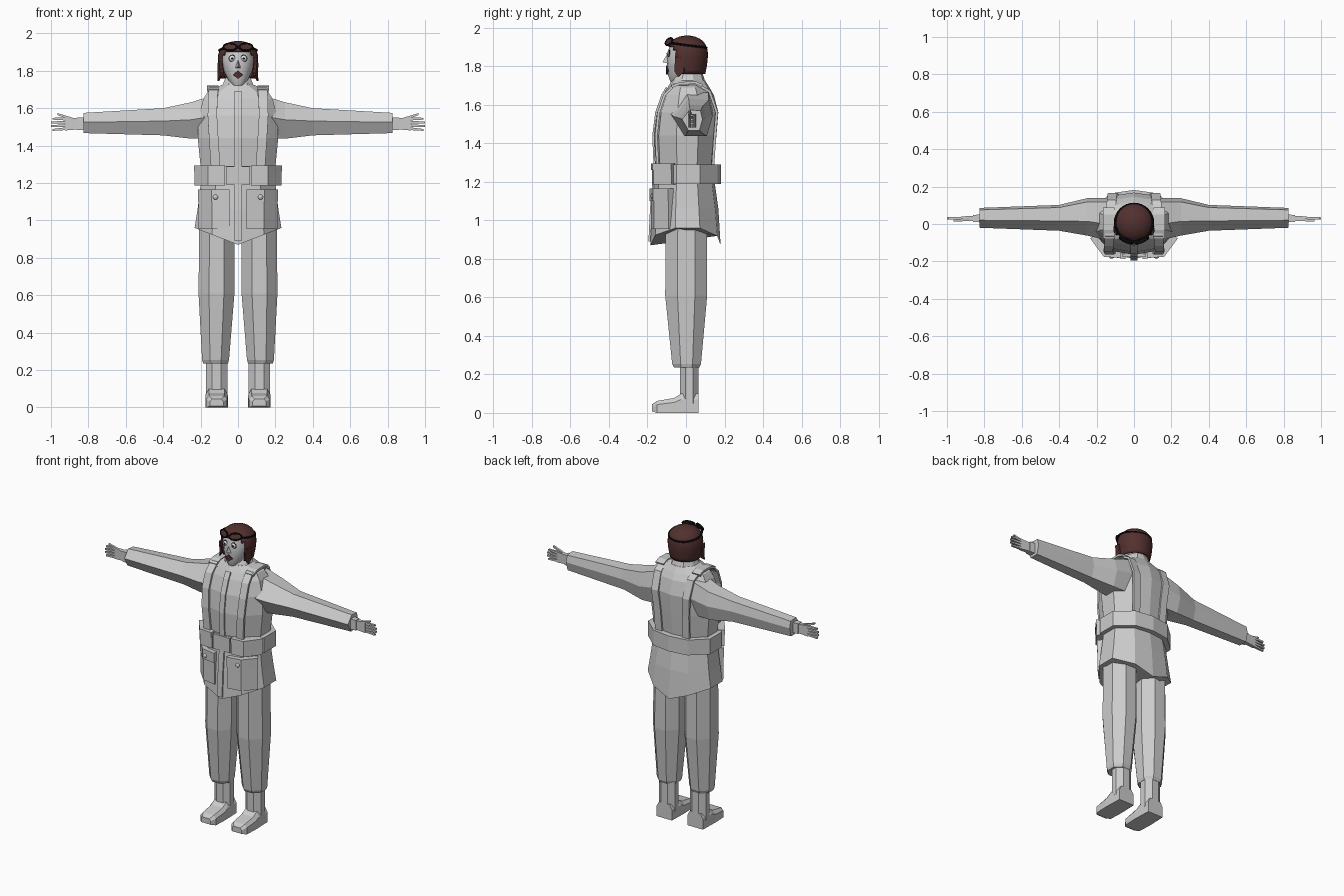
import bpy, bmesh, math
from mathutils import Vector

if "Cube" in bpy.data.objects:
    bpy.data.objects.remove(bpy.data.objects["Cube"])


def material(name, rgb):
    m = bpy.data.materials.new(name)
    m.diffuse_color = (*rgb, 1)
    m.use_nodes = True
    m.node_tree.nodes["Principled BSDF"].inputs["Base Color"].default_value = m.diffuse_color
    return m


GREY = material("grey cloth", (0.6, 0.6, 0.6))
BROWN = material("brown leather", (0.085, 0.03, 0.028))
BLACK = material("black rubber", (0.006, 0.006, 0.006))
WHITE = material("eye white", (0.75, 0.75, 0.75))


def build(name, verts, faces, mat=GREY, mirror=False, smooth=False, solid=0, offset=0):
    bm = bmesh.new()
    vs = [bm.verts.new(v) for v in verts]
    for f in faces:
        bm.faces.new([vs[i] for i in f])
    bmesh.ops.recalc_face_normals(bm, faces=bm.faces)
    me = bpy.data.meshes.new(name)
    bm.to_mesh(me)
    bm.free()
    me.materials.append(mat)
    ob = bpy.data.objects.new(name, me)
    bpy.context.collection.objects.link(ob)
    if solid:
        mod = ob.modifiers.new("thickness", 'SOLIDIFY')
        mod.thickness, mod.offset = solid, offset
    if mirror:
        ob.modifiers.new("mirror", 'MIRROR').use_mirror_merge = False
    if smooth:
        bpy.ops.object.select_all(action='DESELECT')
        ob.select_set(True)
        bpy.context.view_layer.objects.active = ob
        bpy.ops.object.shade_smooth_by_angle(angle=math.radians(40))
    return ob


def loft(name, rings, caps=True, **kw):
    """Skin a row of closed rings that have equal point counts."""
    n = len(rings[0])
    faces = [(k * n + i, k * n + (i + 1) % n, (k + 1) * n + (i + 1) % n, (k + 1) * n + i)
             for k in range(len(rings) - 1) for i in range(n)]
    if caps:
        faces += [tuple(range(n))[::-1], tuple(range((len(rings) - 1) * n, len(rings) * n))]
    return build(name, [p for r in rings for p in r], faces, **kw)


def ribbon(name, path, width, thick, **kw):
    verts = [(x + s * width / 2, y, z) for x, y, z in path for s in (-1, 1)]
    faces = [(2 * i, 2 * i + 1, 2 * i + 3, 2 * i + 2) for i in range(len(path) - 1)]
    return build(name, verts, faces, solid=thick, **kw)


def prism(name, plan, z0, z1, **kw):
    return loft(name, [[(x, y, z) for x, y in plan] for z in (z0, z1)], **kw)


def body_ring(z, hx, yf, yb, lift=0):
    half = [(0, -1), (.6, -.86), (1, -.3), (1, .4), (.55, .9), (0, 1)]
    pts = half + [(-x, y) for x, y in half[-2:0:-1]]
    return [(x * hx, y * -yf if y < 0 else y * yb, z + lift * abs(x)) for x, y in pts]


def oval(z, cx, hx, yf, yb, n=8, turn=.5):
    cy, hy = (yf + yb) / 2, (yb - yf) / 2
    k = 1 / math.cos(math.pi / n) if turn else 1
    return [(cx + hx * k * math.sin(a), cy - hy * k * math.cos(a), z)
            for a in ((i + turn) * 2 * math.pi / n for i in range(n))]


def ball(name, loc, r, mat, sy=1.0):
    """Small mirrored half-flattened ball, used for eyes and buttons."""
    rings = [[(loc[0] + r * math.sin(t) * math.cos(a), loc[1] - r * sy * math.cos(t),
               loc[2] + r * math.sin(t) * math.sin(a))
              for a in (i * math.pi / 6 for i in range(12))]
             for t in (.08, .5, 1, 1.57, 2.1, 3.05)]
    return loft(name, rings, mat=mat, mirror=True, smooth=True)


# Jacket with a pointed hem
loft("jacket", [body_ring(.87, .232, -.185, .18, .09), body_ring(1.06, .216, -.178, .168),
                body_ring(1.19, .2, -.165, .15), body_ring(1.29, .2, -.158, .145),
                body_ring(1.44, .215, -.165, .158), body_ring(1.56, .21, -.15, .168),
                body_ring(1.65, .185, -.118, .145), body_ring(1.69, .16, -.095, .122),
                body_ring(1.725, .085, -.075, .1)])
loft("collar", [body_ring(1.70, .095, -.085, .105), body_ring(1.735, .078, -.07, .095),
                body_ring(1.765, .066, -.04, .085)])
ribbon("placket", [(0, -.19, .89), (0, -.182, 1.06), (0, -.17, 1.19), (0, -.164, 1.29),
                   (0, -.17, 1.44), (0, -.155, 1.56), (0, -.123, 1.65), (0, -.1, 1.69)],
       .036, .01)

# Belt, buckle, pouches and hip pockets
loft("belt", [body_ring(1.188, .228, -.168, .182), body_ring(1.29, .228, -.168, .182)])
prism("buckle", [(-.062, -.16), (-.062, -.176), (.062, -.176), (.062, -.16)], 1.19, 1.288)
pouch = [(.07, -.13), (.07, -.176), (.16, -.17), (.232, -.075), (.2, -.055)]
prism("belt_pouch", pouch, 1.187, 1.27, mirror=True)
prism("pouch_flap", [(x * 1.01, y * 1.03) for x, y in pouch], 1.262, 1.294, mirror=True)
pocket = [(.045, -.13), (.045, -.182), (.14, -.166), (.212, -.09), (.18, -.05)]
prism("hip_pocket", pocket, .955, 1.15, mirror=True)
prism("pocket_flap", [(x * 1.01, y * 1.035) for x, y in pocket], 1.1, 1.165, mirror=True)
ball("pocket_button", (.12, -.176, 1.125), .014, GREY, .6)

# Shoulder harness and epaulettes
ribbon("harness", [(.12, -.148, 1.29), (.13, -.155, 1.44), (.137, -.142, 1.56),
                   (.135, -.112, 1.65), (.13, -.06, 1.705), (.125, .05, 1.71),
                   (.12, .122, 1.67), (.115, .16, 1.56), (.105, .15, 1.44), (.1, .14, 1.29)],
       .05, .014, mirror=True)
ribbon("epaulette", [(.135, -.075, 1.695), (.135, -.03, 1.712), (.135, .05, 1.715),
                     (.135, .085, 1.7)], .06, .014, mirror=True)


# Sleeves: six-sided, with a ridge along the front
def sleeve_ring(x, z0, z1, y0, y1):
    zm, d = (z0 + z1) / 2 + .004, y1 - y0
    return [(x, y0, zm), (x, y0 + .38 * d, z1), (x, y1 - .1 * d, z1 - .006),
            (x, y1, zm), (x, y1 - .15 * d, z0), (x, y0 + .3 * d, z0)]


loft("sleeve", [sleeve_ring(.13, 1.44, 1.67, -.09, .14), sleeve_ring(.25, 1.437, 1.632, -.062, .138),
                sleeve_ring(.4, 1.455, 1.6, -.036, .102), sleeve_ring(.825, 1.467, 1.575, -.02, .086)],
     mirror=True)


# Hands with spread fingers
def bar(name, a, b, ha, hb, ta, tb):
    rings = [[(p[0], p[1] + sy * t, p[2] + sz * h) for sy, sz in ((-1, -1), (1, -1), (1, 1), (-1, 1))]
             for p, h, t in ((a, ha, ta), (b, hb, tb))]
    return loft(name, rings, mirror=True)


bar("wrist", (.81, .03, 1.517), (.862, .03, 1.517), .034, .034, .022, .018)
bar("palm", (.855, .03, 1.517), (.925, .03, 1.516), .03, .035, .014, .01)
for i in range(4):
    bar(f"finger_{i + 1}", (.915, .03, 1.491 + .017 * i), (1 - .008 * abs(i - 1.5) + .004, .03, 1.484 + .02 * i),
        .0075, .005, .008, .006)
bar("thumb", (.875, .025, 1.537), (.965, .018, 1.569), .009, .005, .008, .006)

# Trousers and boots
loft("trouser_leg", [oval(.235, .12, .066, -.062, .068), oval(.255, .12, .072, -.072, .078),
                     oval(.61, .115, .096, -.108, .11), oval(1.0, .113, .094, -.105, .108)], mirror=True)
loft("boot_shaft", [oval(z, .114, .058, -.032, .066) for z in (.05, .25)], mirror=True)


def foot_ring(y, h, top, z0=0):
    return [(.114 - h, y, z0), (.114 + h, y, z0), (.114 + h, y, top * .7),
            (.114 + h * .7, y, top), (.114 - h * .7, y, top), (.114 - h, y, top * .7)]


loft("boot_foot", [foot_ring(-.176, .036, .045, .008), foot_ring(-.15, .056, .062),
                   foot_ring(-.06, .06, .078), foot_ring(-.025, .059, .1), foot_ring(.066, .056, .1)],
     mirror=True)

# Face
loft("neck", [oval(z, 0, .05, -.02, .075, 12) for z in (1.7, 1.82)], smooth=True)
loft("face", [oval(1.722, 0, .028, -.082, -.03, 12, 0), oval(1.75, 0, .052, -.092, .01, 12, 0),
              oval(1.8, 0, .076, -.097, .06, 12, 0), oval(1.86, 0, .088, -.1, .08, 12, 0),
              oval(1.925, 0, .074, -.078, .07, 12, 0)], smooth=True)
build("nose", [(0, -.098, 1.862), (-.015, -.093, 1.815), (.015, -.093, 1.815), (0, -.123, 1.822)],
      [(0, 1, 3), (0, 3, 2), (1, 2, 3), (0, 2, 1)])
build("mouth", [(0, -.101, 1.803), (.027, -.094, 1.778), (0, -.099, 1.757), (-.027, -.094, 1.778)],
      [(0, 1, 2), (0, 2, 3)], mat=BROWN, solid=.008)
ball("eye_rim", (.031, -.087, 1.866), .02, BLACK, .35)
ball("eye", (.031, -.088, 1.866), .017, WHITE, .6)
ball("pupil", (.031, -.095, 1.866), .007, BLACK, .8)

# Leather flying cap with a face opening
N = 32
prof = [(1.76, .094), (1.78, .098), (1.8, .102), (1.83, .106), (1.86, .108), (1.885, .106), (1.905, .1),
        (1.925, .088), (1.942, .068), (1.954, .042), (1.96, .01)]
rings = [oval(z, 0, r, .006 - r, .006 + r, N, 0) for z, r in prof]
cap_v = [p for r in rings for p in r]
cap_f = [tuple(range((len(rings) - 1) * N, len(rings) * N))]
for k in range(len(rings) - 1):
    for i in range(N):
        f = (k * N + i, k * N + (i + 1) % N, (k + 1) * N + (i + 1) % N, (k + 1) * N + i)
        c = sum((Vector(cap_v[j]) for j in f), Vector()) / 4
        if not (c.z < 1.912 and c.y < -.05 - .3 * max(0, c.z - 1.84)):
            cap_f.append(f)
build("flying_cap", cap_v, cap_f, mat=BROWN, smooth=True, solid=.008, offset=-1)
build("ear_flap", [(.097, -.055, 1.85), (.104, -.01, 1.84), (.102, -.01, 1.77), (.106, -.04, 1.745),
                   (.088, -.06, 1.775)], [(0, 1, 2, 3, 4)], mat=BROWN, mirror=True, solid=.01)


# Goggles: strap ring, two rims and lenses
def tube(name, centre, ax, ay, r, n=32, **kw):
    """Closed tube round an ellipse spanned by two axis vectors."""
    c, ax, ay = Vector(centre), Vector(ax), Vector(ay)
    nrm = ax.cross(ay).normalized()
    verts = []
    for i in range(n):
        a = 2 * math.pi * i / n
        d = ax * math.cos(a) + ay * math.sin(a)
        for j in range(8):
            b = math.pi * j / 4
            verts.append(c + d + d.normalized() * r * math.cos(b) + nrm * r * math.sin(b))
    faces = [(i * 8 + j, (i + 1) % n * 8 + j, (i + 1) % n * 8 + (j + 1) % 8, i * 8 + (j + 1) % 8)
             for i in range(n) for j in range(8)]
    return build(name, verts, faces, mat=BLACK, smooth=True, **kw)


tube("goggle_strap", (0, .006, 1.91), (.1, 0, 0), (0, .1, -.014), .006)
centre, ax, ay = Vector((.042, -.088, 1.928)), Vector((.034, .015, 0)), Vector((0, .009, .018))
tube("goggle_rim", centre, ax, ay, .006, 20, mirror=True)
build("goggle_lens", [centre + ax * math.cos(a) + ay * math.sin(a)
                      for a in (i * math.pi / 10 for i in range(20))],
      [tuple(range(20))], mat=BROWN, mirror=True, solid=.004)
